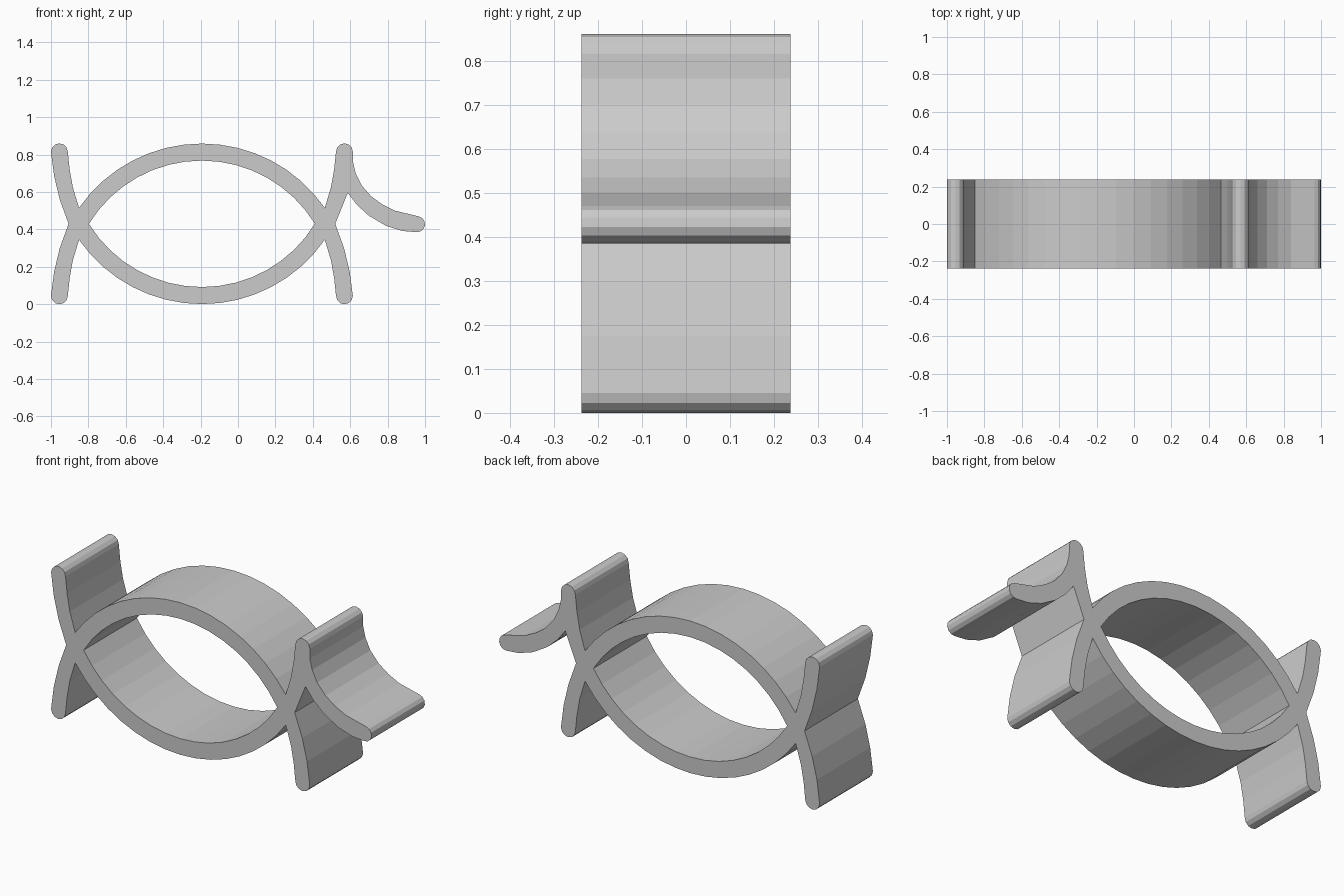
import bpy, bmesh
from math import sin, cos, radians
from mathutils import Vector

cube = bpy.data.objects.get("Cube")
if cube:
    bpy.data.objects.remove(cube, do_unlink=True)

CENTRE_X, MID_Z, DEPTH = -0.193, 0.43, 0.475


def arc(cx, cz, radius, start, end, steps):
    """Points on an arc, angles in degrees, measured from the middle of the lens."""
    angles = [radians(start + (end - start) * i / steps) for i in range(steps + 1)]
    return [(cx + radius * cos(a), cz + radius * sin(a)) for a in angles]


def flip(points, sx, sz):
    return [(sx * u, sz * w) for u, w in points]


# Lens arcs, upper half, running right to left
lens_outer = arc(0, -0.371, 0.80, 34.8, 145.2, 16)
lens_inner = arc(0, -0.371, 0.709, 31.6, 148.4, 16)

# Leg profile, from the waist up the outside, round the tip and down the inside
leg_outside = [(0.713, 0), (0.76, 0.13), (0.79, 0.255)]
leg_tip = arc(0.762, 0.385, 0.045, 0, 180, 6)
leg_inside = [(0.707, 0.29), (0.69, 0.195)]
leg = leg_outside + leg_tip + leg_inside

# Upper right leg carries the curved hook on its outside
hook_under = [(0.78, 0.165), (0.83, 0.1), (0.893, 0.043),
              (0.983, -0.01), (1.07, -0.038)]
hook_end = arc(1.15, -0.002, 0.043, -95, 80, 6)
hook_top = [(1.033, 0.07), (0.963, 0.105), (0.905, 0.147),
            (0.853, 0.207), (0.822, 0.27), (0.808, 0.33)]
hooked_leg = leg[:1] + hook_under + hook_end + hook_top + leg_tip + leg_inside

# Whole outline, anticlockwise
outline = (hooked_leg + lens_outer
           + flip(leg, -1, 1)[::-1] + flip(leg, -1, -1)[1:]
           + flip(lens_outer, 1, -1)[::-1] + flip(leg, 1, -1)[:0:-1])
opening = lens_inner[:-1] + flip(lens_inner, -1, -1)[:-1]

# Flat fill of the outline around the opening
bm = bmesh.new()
edges = []
for loop in (outline, opening):
    verts = [bm.verts.new((CENTRE_X + u, 0, MID_Z + w)) for u, w in loop]
    edges += [bm.edges.new((a, b)) for a, b in zip(verts, verts[1:] + verts[:1])]
bmesh.ops.triangle_fill(bm, use_beauty=True, edges=edges, normal=Vector((0, -1, 0)))
bmesh.ops.recalc_face_normals(bm, faces=bm.faces)
mesh = bpy.data.meshes.new("lens_clip_body")
bm.to_mesh(mesh)
bm.free()

body = bpy.data.objects.new("lens_clip_body", mesh)
bpy.context.collection.objects.link(body)

# Thickness from front to back
solid = body.modifiers.new("Depth", "SOLIDIFY")
solid.thickness = DEPTH
solid.offset = 0

# Plain grey
grey = bpy.data.materials.new("light grey")
grey.use_nodes = True
colour = (0.6, 0.6, 0.6, 1)
grey.diffuse_color = colour
grey.node_tree.nodes["Principled BSDF"].inputs["Base Color"].default_value = colour
mesh.materials.append(grey)
